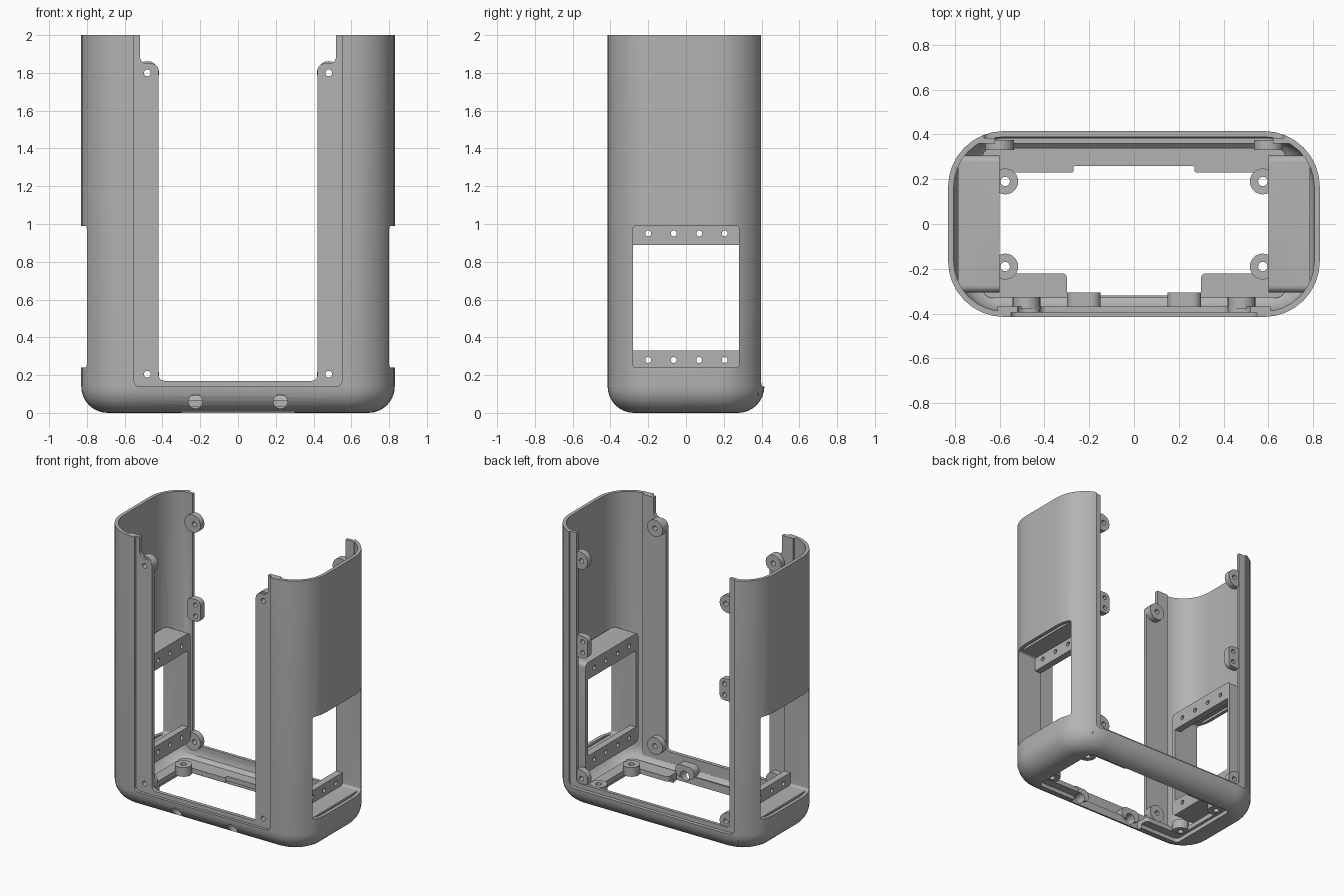
import bpy, bmesh, math
from mathutils import Vector

cube = bpy.data.objects.get("Cube")
if cube:
    bpy.data.objects.remove(cube, do_unlink=True)

HX, HY, HEIGHT = 0.83, 0.415, 2.0
CORNER, BASE_ROUND, WALL = 0.25, 0.14, 0.025
SIDES = (-1, 1)


def fillet(points, steps=8):
    """Closed 2D outline from (u, v, radius) corners."""
    out = []
    n = len(points)
    for i, (u, v, r) in enumerate(points):
        p = Vector((u, v))
        a = (Vector(points[i - 1][:2]) - p).normalized()
        b = (Vector(points[(i + 1) % n][:2]) - p).normalized()
        if r <= 0:
            out.append(p)
            continue
        half = a.angle(b) / 2
        centre = p + (a + b).normalized() * (r / math.sin(half))
        start = p + a * (r / math.tan(half)) - centre
        end = p + b * (r / math.tan(half)) - centre
        sweep = math.pi - 2 * half
        for k in range(steps + 1):
            t = k / steps
            out.append(centre + (start * math.sin((1 - t) * sweep)
                                 + end * math.sin(t * sweep)) / math.sin(sweep))
    return out


def rect(u0, u1, v0, v1, r=0.0):
    return fillet([(u0, v0, r), (u1, v0, r), (u1, v1, r), (u0, v1, r)])


def circle(u, v, r, n=24):
    return [Vector((u + r * math.cos(2 * math.pi * k / n),
                    v + r * math.sin(2 * math.pi * k / n))) for k in range(n)]


def place(p, axis, t):
    return {"x": (t, p[0], p[1]), "y": (p[0], t, p[1]), "z": (p[0], p[1], t)}[axis]


def loft(name, rings):
    """Solid through equal-length rings of 3D points, capped at both ends."""
    bm = bmesh.new()
    loops = [[bm.verts.new(p) for p in ring] for ring in rings]
    n = len(loops[0])
    for low, high in zip(loops, loops[1:]):
        for i in range(n):
            j = (i + 1) % n
            bm.faces.new((low[i], low[j], high[j], high[i]))
    bm.faces.new(loops[0][::-1])
    bm.faces.new(loops[-1])
    bmesh.ops.recalc_face_normals(bm, faces=bm.faces)
    mesh = bpy.data.meshes.new(name)
    bm.to_mesh(mesh)
    bm.free()
    obj = bpy.data.objects.new(name, mesh)
    bpy.context.collection.objects.link(obj)
    return obj


def prism(outline, axis, a, b, name="tool"):
    return loft(name, [[place(p, axis, t) for p in outline] for t in (a, b)])


def tub(name, inset, floor, radius, top):
    """Rounded-rectangle solid with a rounded bottom edge."""
    rings = []
    for k in range(9):
        ang = k / 8 * math.pi / 2
        d = inset + radius * (1 - math.sin(ang))
        z = floor + radius * (1 - math.cos(ang))
        rings.append([(p.x, p.y, z) for p in
                      rect(d - HX, HX - d, d - HY, HY - d, CORNER - d)])
    rings.append([(p[0], p[1], top) for p in rings[-1]])
    return loft(name, rings)


def combine(target, tool, operation):
    mod = target.modifiers.new("combine", "BOOLEAN")
    mod.operation, mod.solver, mod.object = operation, "EXACT", tool
    bpy.context.view_layer.objects.active = target
    bpy.ops.object.modifier_apply(modifier=mod.name)
    bpy.data.objects.remove(tool, do_unlink=True)


def add(tool):
    combine(case, tool, "UNION")


def cut(tool):
    combine(case, tool, "DIFFERENCE")


def mirrored(half):
    """Full outline from its +x half, listed bottom to top."""
    return fillet(half + [(-u, v, r) for u, v, r in reversed(half)])


# Thin outer shell
case = tub("case_shell", 0, 0, BASE_ROUND, HEIGHT)
cut(tub("hollow", WALL, 0.035, 0.115, HEIGHT + 0.5))

# Front and back panel openings
cut(prism(rect(-0.55, 0.55, 0.14, 3, 0.03), "y", -0.6, -0.3))
cut(prism(rect(-0.67, 0.67, 0.14, 3, 0.03), "y", 0.3, 0.6))

# Side window pockets
for s in SIDES:
    add(prism(rect(-0.305, 0.305, 0.215, 1.015, 0.03), "x", s * 0.60, s * 0.785))
    cut(prism(rect(-0.28, 0.28, 0.24, 0.99, 0.015), "x", s * 0.65, s * 0.95))
    cut(prism(rect(-0.28, 0.28, 0.33, 0.89), "x", s * 0.5, s * 0.7))

# Recessed seat for the front panel
add(prism(mirrored([(0.61, 0.09, 0), (0.61, HEIGHT, 0), (0.52, HEIGHT, 0),
                    (0.52, 1.85, 0.04), (0.42, 1.85, 0.04), (0.42, 0.17, 0.03)]),
          "y", -0.395, -0.368))
# Recessed seat for the back panel
add(prism(mirrored([(0.69, 0.09, 0), (0.69, HEIGHT, 0),
                    (0.62, HEIGHT, 0), (0.62, 0.17, 0.03)]),
          "y", 0.36, 0.383))

# Floor ledge with its stepped opening
add(prism(rect(-0.68, 0.68, -0.33, 0.34, 0.05), "z", 0.025, 0.065))
cut(prism(rect(-0.62, 0.62, -0.28, 0.28, 0.03), "z", -0.2, 0.03))
cut(prism(mirrored([(0.30, -0.32, 0), (0.30, -0.22, 0.02), (0.60, -0.22, 0.02),
                    (0.60, 0.23, 0.02), (0.27, 0.23, 0.01), (0.27, 0.26, 0.01)]),
          "z", -0.2, 0.13))

# Screw bosses, tabs and port collars
for s in SIDES:
    for z in (0.205, 1.8):
        add(prism(circle(s * 0.48, z, 0.062), "y", -0.38, -0.325))
        add(prism(circle(s * 0.60, z, 0.065), "y", 0.375, 0.33))
    add(prism(rect(s * 0.59 - 0.055, s * 0.59 + 0.055, 1.09, 1.25, 0.035),
              "y", 0.33, 0.375))
    for y in SIDES:
        add(prism(circle(s * 0.575, y * 0.19, 0.058), "z", 0.033, 0.10))
        add(prism(rect(s * 0.60 - 0.04, s * 0.60 + 0.04, y * 0.25 - 0.05, y * 0.25 + 0.05),
                  "z", 0.033, 0.065))
    add(prism(rect(s * 0.225 - 0.075, s * 0.225 + 0.075, 0.045, 0.135, 0.04),
              "y", -0.37, -0.305))

# Screw and port holes
for s in SIDES:
    for z in (0.205, 1.8):
        cut(prism(circle(s * 0.48, z, 0.018, 16), "y", -0.5, -0.25))
        cut(prism(circle(s * 0.585, z, 0.018, 16), "y", 0.5, 0.25))
    for z in (1.13, 1.21):
        cut(prism(circle(s * 0.575, z, 0.016, 16), "y", 0.5, 0.25))
    for y in SIDES:
        cut(prism(circle(s * 0.575, y * 0.19, 0.021, 16), "z", -0.1, 0.2))
    cut(prism(circle(s * 0.225, 0.06, 0.037), "y", -0.6, -0.25))
    for z in (0.28, 0.95):
        for k in range(4):
            cut(prism(circle(-0.2 + k * 0.135, z, 0.016, 12), "x", s * 0.55, s * 0.72))

# Single plain grey finish
grey = bpy.data.materials.new("plain_grey")
grey.use_nodes = True
colour = (0.45, 0.45, 0.45, 1)
grey.diffuse_color = colour
grey.node_tree.nodes["Principled BSDF"].inputs["Base Color"].default_value = colour
case.data.materials.clear()
case.data.materials.append(grey)
for face in case.data.polygons:
    face.material_index = 0

bpy.ops.object.select_all(action="DESELECT")
case.select_set(True)
bpy.context.view_layer.objects.active = case
bpy.ops.object.shade_smooth_by_angle(angle=math.radians(35))
